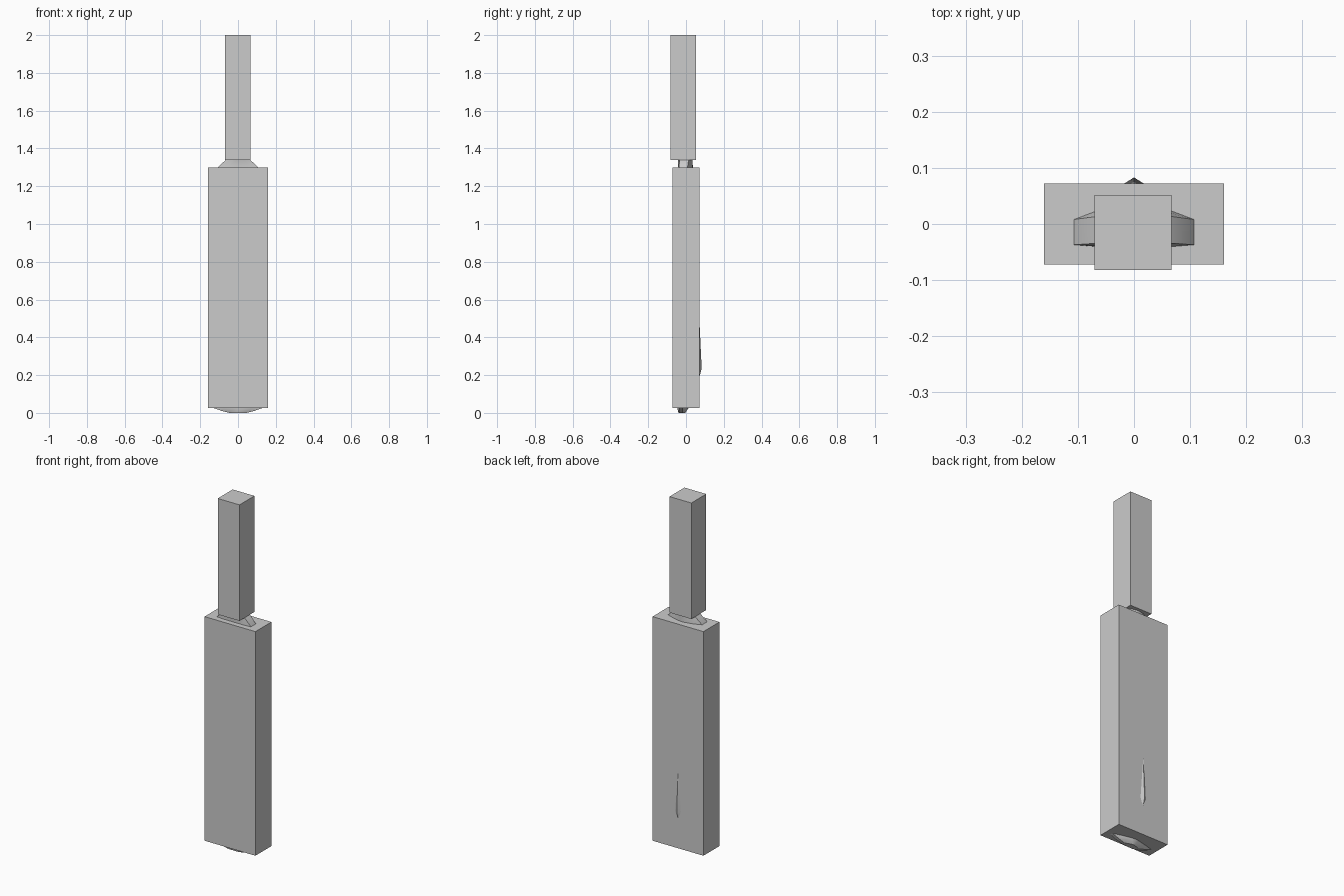
import bpy, bmesh
from mathutils import Vector

if "Cube" in bpy.data.objects:
    bpy.data.objects.remove(bpy.data.objects["Cube"])


def box(name, lo, hi):
    lo, hi = Vector(lo), Vector(hi)
    bm = bmesh.new()
    bmesh.ops.create_cube(bm, size=1)
    for v in bm.verts:
        v.co = (lo + hi) / 2 + v.co * (hi - lo)
    return finish(name, bm)


def finish(name, bm):
    bmesh.ops.recalc_face_normals(bm, faces=bm.faces[:])
    me = bpy.data.meshes.new(name)
    bm.to_mesh(me)
    bm.free()
    ob = bpy.data.objects.new(name, me)
    bpy.context.collection.objects.link(ob)
    return ob


def section(z, hw, front, edge_front, edge_back, mid, near, ridge):
    """Mirrored bat cross-section: flat face in front, spine behind."""
    half = [(0.55 * hw, front), (hw, edge_front), (hw, edge_back),
            (0.58 * hw, mid), (0.15 * hw, near)]
    pts = [(0, front)] + half + [(0, ridge)] + [(-x, y) for x, y in half[::-1]]
    return [(x, y, z) for x, y in pts]


def loft(name, rings):
    bm = bmesh.new()
    loops = [[bm.verts.new(p) for p in r] for r in rings]
    n = len(loops[0])
    for a, b in zip(loops, loops[1:]):
        for i in range(n):
            j = (i + 1) % n
            bm.faces.new((a[i], a[j], b[j], b[i]))
    bm.faces.new(loops[0][::-1])
    bm.faces.new(loops[-1])
    return finish(name, bm)


# Block volumes around the blade and the handle
box("blade_block", (-0.16, -0.072, 0.025), (0.16, 0.072, 1.30))
box("handle_block", (-0.07, -0.082, 1.34), (0.067, 0.052, 2.0))

# Bat inside: toe, spine, shoulder and handle
bat = loft("bat_body", [
    section(0.000, 0.045, -0.040, -0.036, -0.020, -0.012, -0.006, -0.004),
    section(0.010, 0.085, -0.043, -0.036, -0.018, -0.006, 0.001, 0.003),
    section(0.026, 0.130, -0.045, -0.034, -0.018, -0.002, 0.011, 0.013),
    section(0.190, 0.150, -0.050, -0.040, -0.010, 0.025, 0.060, 0.071),
    section(0.235, 0.150, -0.050, -0.040, -0.010, 0.030, 0.069, 0.083),
    section(0.490, 0.150, -0.050, -0.040, -0.010, 0.028, 0.060, 0.071),
    section(1.200, 0.140, -0.045, -0.040, 0.005, 0.022, 0.034, 0.040),
    section(1.300, 0.107, -0.041, -0.037, 0.008, 0.025, 0.035, 0.036),
    section(1.342, 0.062, -0.042, -0.034, 0.014, 0.028, 0.034, 0.035),
    section(1.400, 0.050, -0.060, -0.040, 0.010, 0.028, 0.034, 0.035),
    section(1.990, 0.050, -0.065, -0.040, 0.010, 0.028, 0.034, 0.035),
])
bpy.context.view_layer.objects.active = bat
bat.select_set(True)
bpy.ops.object.shade_smooth_by_angle()
